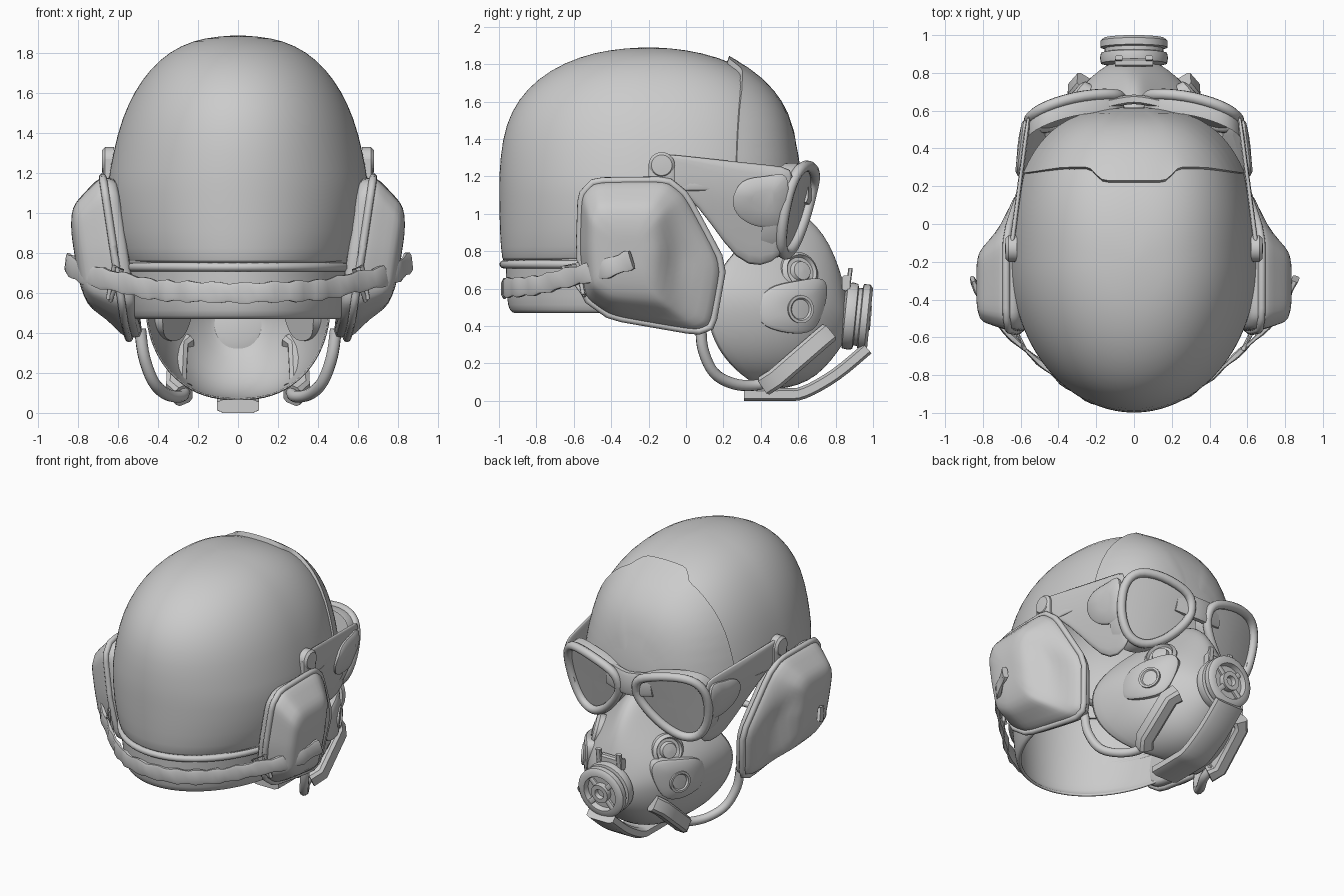
import bpy, bmesh, math
from mathutils import Vector as V, Matrix
from mathutils.bvhtree import BVHTree
from math import sin, cos, pi, radians

if "Cube" in bpy.data.objects:
    bpy.data.objects.remove(bpy.data.objects["Cube"])


def finish(name, verts, faces, sub=0, solid=0, mirror=False, angle=40):
    me = bpy.data.meshes.new(name)
    me.from_pydata([tuple(v) for v in verts], [], faces)
    bm = bmesh.new()
    bm.from_mesh(me)
    bmesh.ops.recalc_face_normals(bm, faces=bm.faces)
    bm.to_mesh(me)
    bm.free()
    ob = bpy.data.objects.new(name, me)
    bpy.context.collection.objects.link(ob)
    bpy.ops.object.select_all(action='DESELECT')
    bpy.context.view_layer.objects.active = ob
    ob.select_set(True)
    bpy.ops.object.shade_smooth_by_angle(angle=radians(180 if sub else angle))
    if solid:
        m = ob.modifiers.new("thickness", 'SOLIDIFY')
        m.thickness, m.offset = solid, -1
    if sub:
        ob.modifiers.new("smooth", 'SUBSURF').levels = sub
        ob.modifiers["smooth"].render_levels = sub
    if mirror:
        ob.modifiers.new("mirror", 'MIRROR')
    return ob


def loft(name, rings, caps=(True, True), closed=True, keep=None, **kw):
    n = len(rings[0])
    verts = [V(p) for r in rings for p in r]
    faces = [(i*n+j, i*n+(j+1) % n, (i+1)*n+(j+1) % n, (i+1)*n+j)
             for i in range(len(rings)-1) for j in range(n if closed else n-1)]
    if keep:
        faces = [f for f in faces if keep(sum((verts[k] for k in f), V())/4)]
    if caps[0]:
        faces.append(tuple(range(n)))
    if caps[1]:
        faces.append(tuple(range((len(rings)-1)*n, len(rings)*n)))
    return finish(name, verts, faces, **kw)


def spline(pts, k=5, cyclic=False):
    P, n, out = [V(p) for p in pts], len(pts), []
    for i in range(n if cyclic else n-1):
        g = (lambda j: P[j % n]) if cyclic else (lambda j: P[max(0, min(n-1, j))])
        a, b, c, d = g(i-1), g(i), g(i+1), g(i+2)
        for s in range(k):
            t = s/k
            out.append(b + (c-a)*t/2 + (a*2-b*5+c*4-d)*t*t/2 + (b*3-a-c*3+d)*t**3/2)
    return out if cyclic else out+[P[-1]]


def tube(name, pts, r, cyclic=False, mirror=True, sides=10):
    P, n, rings = [V(p) for p in pts], len(pts), []
    side = None
    for i in range(n):
        a, b = (P[i-1], P[(i+1) % n]) if cyclic else (P[max(i-1, 0)], P[min(i+1, n-1)])
        t = (b-a).normalized()
        u = t.orthogonal() if side is None else side - t*side.dot(t)
        side = u.normalized()
        w = t.cross(side)
        rings.append([P[i]+(side*cos(q)+w*sin(q))*r for q in [2*pi*s/sides for s in range(sides)]])
    if cyclic:
        rings.append(rings[0])
    return loft(name, rings, (not cyclic, not cyclic), mirror=mirror, angle=60)


def strip(name, path, up, hw, ht, mirror=False, wave=0):
    P, up, rings = [V(p) for p in path], V(up), []
    for i, p in enumerate(P):
        t = (P[min(i+1, len(P)-1)]-P[max(i-1, 0)]).normalized()
        s = t.cross(up).normalized()
        u = s.cross(t)
        h, d = hw*(1+wave*sin(i*1.9)), ht*(1+3*wave*cos(i*1.5))
        rings.append([p+u*h+s*d*.6, p+u*h*.7+s*d, p-u*h*.7+s*d, p-u*h+s*d*.6,
                      p-u*h-s*d*.6, p-u*h*.7-s*d, p+u*h*.7-s*d, p+u*h-s*d*.6])
    return loft(name, rings, mirror=mirror, angle=35)


def lathe(name, prof, pos, axis, n=32, mirror=False):
    M = Matrix.Translation(pos) @ V(axis).to_track_quat('Z', 'Y').to_matrix().to_4x4()
    rings = [[M @ V((r*cos(2*pi*j/n), r*sin(2*pi*j/n), h)) for j in range(n)] for r, h in prof]
    return loft(name, rings, mirror=mirror)


def egg(z, yb, yf, w, n=64):
    out = []
    for j in range(n):
        s, c = sin(2*pi*j/n), cos(2*pi*j/n)
        e = 1 if s < 0 else .8
        out.append((w*math.copysign(abs(c)**e, c), -.2+(yf+.2 if s > 0 else -.2-yb)*math.copysign(abs(s)**e, s), z))
    return out


# helmet shell with an open face
shell = [(.74, -.985, .55, .59), (.9, -.997, .58, .645), (1.12, -1.0, .62, .655), (1.2, -1.0, .62, .645),
         (1.4, -.985, .59, .605), (1.55, -.935, .54, .55), (1.67, -.85, .455, .48), (1.77, -.725, .335, .393),
         (1.84, -.57, .165, .285), (1.878, -.41, 0, .17), (1.89, -.24, -.16, .02)]
helmet = loft("helmet_shell", [egg(*s) for s in shell], (False, True), sub=1, solid=.02,
              keep=lambda c: c.z > 1.12 or c.y < -.05)
loft("neck_liner", [egg(*s) for s in [(1.1, -.97, .4, .625), (.9, -.965, .4, .615), (.72, -.965, .4, .59), (.54, -.96, .4, .565),
                                      (.48, -.945, .4, .55), (.465, -.915, .4, .53)]], (False, False),
     keep=lambda c: c.y < -.05, sub=1, solid=.02)
tube("shell_hem", [p for p in egg(.73, -.975, .5, .585) if p[1] < -.1], .022, mirror=False)

# raised brow plate following the shell
bpy.context.view_layer.update()
tree = BVHTree.FromObject(helmet, bpy.context.evaluated_depsgraph_get())
rows = [[] for _ in range(13)]
for i in range(61):
    a = radians(4+172*i/60)
    k = max(0, min(1, (abs(cos(a))-.22)/.16))
    b = .22+.07*k*k*(3-2*k)-.06*max(0, abs(cos(a))-.6)
    for j in range(13):
        t = max(0, j-1)/11
        y, d = b+(.608-b)*t, V((cos(a), 0, sin(a)))
        hit, nrm, *_ = tree.ray_cast(V((0, y, 1.15))+d*2, -d)
        lift = -.01 if j == 0 else .012*(1-t**6)+.02*max(0, sin(a))**4*(1-t)**4
        rows[j].append((hit or V((0, y, 1.15))) + (nrm or d)*lift)
loft("brow_plate", rows, (False, False), closed=False)

# ear cups
rim = [(-.57, .8), (-.56, 1.1), (-.49, 1.175), (-.1, 1.18), (0, 1.1), (.2, .73), (.14, .4), (.06, .37), (-.4, .45), (-.54, .55)]
top = [(-.51, .8), (-.51, .95), (-.46, 1.02), (-.2, 1.02), (-.15, .97), (-.11, .8), (-.14, .6), (-.18, .55), (-.4, .56), (-.5, .62)]


def cup(t, d, s=1):
    out = []
    for p, q in zip(rim, top):
        y, z = p[0]+(q[0]-p[0])*t, p[1]+(q[1]-p[1])*t
        y, z = -.3+(y+.3)*s, .8+(z-.8)*s
        e = min(d, .08+1.6*max(0, -.05-y))
        out.append((.605+.15*(z-.8)+e-.06*max(0, y+.1), y, z))
    dense = []
    for i, p in enumerate(out):
        q = V(out[(i+1) % 10])
        dense += [V(p).lerp(q, .12), V(p).lerp(q, .5), V(p).lerp(q, .88)]
    return dense


loft("ear_cup", [cup(0, -.06, .9), cup(0, -.05), cup(0, .02), cup(.1, .055), cup(.5, .12), cup(.8, .175),
                 cup(1, .2, .9), cup(1, .215, .5), cup(1, .215, .2)], sub=1, mirror=True)
tube("ear_cup_rim", cup(0, .015, 1.0), .02, cyclic=True)

# rear strap with wire buckles
half = [(.855, -.29, .755), (.8, -.42, .71), (.71, -.54, .68), (.57, -.67, .65), (.44, -.785, .62), (.32, -.88, .61), (.18, -.95, .605)]
strap = spline(half+[(0, -.972, .6)]+[(-x, y, z) for x, y, z in half[::-1]], 4)
strip("rear_strap", strap, (0, 0, 1), .05, .014, wave=.12)
tube("strap_buckle", [(.64, -.54, .56), (.58, -.66, .72), (.62, -.58, .735), (.65, -.55, .57)], .011, cyclic=True)

# goggles
lens = [(.07, 1.09), (.12, 1.19), (.32, 1.25), (.48, 1.24), (.55, 1.14), (.54, .96), (.47, .82), (.36, .785), (.23, .85), (.11, .98)]
lens2d = spline([(x, 0, z) for x, z in lens], 4, True)


def lens_ring(s, dy):
    out = []
    for p in lens2d:
        x, z = .33+(p.x-.33)*s, 1.03+(p.z-1.03)*s
        out.append(V((x, .645-.4*x*x+.25*(z-1)+dy, z)))
    return out


tube("lens_frame", lens_ring(1, 0), .03, cyclic=True)
loft("lens", [lens_ring(s, -.015) for s in (1, .7, .4, .1)], (False, True), mirror=True)
loft("goggle_seal", [lens_ring(1, 0), lens_ring(1.07, -.04), lens_ring(1.08, -.1)], (False, False), mirror=True)
strip("goggle_bridge", spline([(-.17, .63, 1.14), (0, .66, 1.12), (.17, .63, 1.14)], 4), (0, 0, 1), .08, .025)

# side shields running back to hinges
cols = [(-.15, 1.325, -.12, 1.2), (0, 1.31, 0, 1.11), (.15, 1.295, .14, .94), (.3, 1.28, .27, .74), (.45, 1.265, .4, .7), (.585, 1.25, .52, .77)]


def side_x(y, z):
    return .645-.13*y-.28*max(0, 1.12-z)


loft("side_shield", [[(side_x(y, z), y, z) for y, z in
                      [(a+(c-a)*t/5, b+(d-b)*t/5) for t in range(6)]] for a, b, c, d in cols],
     (False, False), closed=False, solid=.025, sub=1, mirror=True)
pad = spline([(.25, 0, 1.07), (.3, 0, 1.17), (.42, 0, 1.2), (.54, 0, 1.19), (.52, 0, .96), (.4, 0, .93), (.29, 0, .98)], 4, True)
loft("shield_pad", [[(side_x(y, z)+d, y, z) for y, z in [(.42+(p.x-.42)*s, 1.07+(p.z-1.07)*s) for p in pad]]
                    for s, d in [(1, -.02), (1, .01), (.9, .02), (.4, .025)]], mirror=True)
lathe("shield_hinge", [(.07, -.03), (.07, .015), (.055, .03), (.02, .032)], (.65, -.13, 1.26), (1, 0, 0), mirror=True)
strip("hinge_tab", [(.65, -.13, 1.27), (.65, -.13, 1.16)], (0, 1, 0), .07, .025, mirror=True)

# breathing mask, narrower over the nose
mask = [((.58, 1.02), (.42, .06), .47, .385), ((.63, 1.0), (.5, .06), .455, .27), ((.7, .94), (.6, .08), .415, .16),
        ((.77, .84), (.7, .13), .34, .07), ((.82, .71), (.78, .22), .23, .02), ((.85, .6), (.84, .3), .14, 0), ((.86, .55), (.86, .36), .1, 0)]
rings = []
for k, ((yt, zt), (yb, zb), w, bow) in enumerate(mask):
    ring = []
    for j in range(40):
        c, s = cos(2*pi*j/40), sin(2*pi*j/40)
        narrow = 1-(.6 if k < 4 else .35)*max(0, c)**1.8
        ring.append((w*narrow*math.copysign(abs(s)**.85, s), (yt+yb)/2+(yt-yb)/2*c-bow*abs(s)**1.6, (zt+zb)/2+(zt-zb)/2*c))
    rings.append(ring)
loft("mask_body", rings, (False, True), sub=1, solid=.015)
lathe("upper_valve", [(.11, -.04), (.11, .0), (.09, .02), (.08, .0), (.06, 0), (.05, .025), (.01, .03)],
      (.285, .61, .69), (.85, .5, .25), mirror=True)

# cheek plates with round caps
nrm = V((.9, .42, 0)).normalized()
tan = V((-nrm.y, nrm.x, 0))
edge = spline([(-.22, .0, 0), (-.15, .1, 0), (.0, .14, 0), (.16, .15, 0), (.19, .06, 0), (.12, -.1, 0), (-.0, -.14, 0), (-.17, -.1, 0)], 4, True)
loft("cheek_plate", [[V((.36, .59, .5))+tan*p.x*s+V((0, 0, p.y*s))+nrm*(d-.9*(p.x*s)**2) for p in edge]
                     for s, d in [(1, -.04), (1, .01), (.9, .022), (.4, .03)]], mirror=True)
lathe("cheek_cap", [(.075, -.02), (.075, .008), (.06, .008), (.05, -.005), (.01, -.005)], V((.355, .6, .49))+nrm*.03, nrm, mirror=True)

# front filter, its spokes and its latch
axis = V((0, 1, -.1))
lathe("filter", [(.1, -.03), (.13, -.02), (.175, -.01), (.18, .02), (.175, .045), (.155, .05), (.155, .07), (.178, .075),
                 (.178, .11), (.16, .125), (.125, .125), (.115, .09), (.065, .09), (.065, .13), (.035, .13), (.03, .1), (.005, .1)],
      (0, .86, .455), axis, n=40)
for k in range(4):
    q = k*pi/2+pi/4
    strip("filter_spoke", [(r*cos(q), .96, .443+r*sin(q)) for r in (.05, .13)], (0, 1, 0), .012, .018)
strip("filter_latch", [(-.1, .855, .63), (.1, .855, .63)], (0, 0, 1), .04, .022)
for x in (-.08, .08):
    strip("latch_prong", [(x, .865, .6), (x, .88, .71)], (1, 0, 0), .02, .012)

# chin strap, boom tubes and clips
strip("chin_strap", spline([(0, .97, .28), (0, .8, .14), (0, .63, .045), (0, .52, .034), (0, .31, .034)], 4), (1, 0, 0), .105, .034)
tube("boom_tube", spline([(.49, .08, .42), (.47, .09, .28), (.42, .15, .15), (.35, .26, .09), (.28, .38, .085), (.27, .48, .12)], 5), .03)
strip("boom_clip", [(.27, .43, .09), (.31, .48, .12), (.3, .71, .32), (.26, .75, .355)], (0, -.6, .8), .055, .05, mirror=True)
